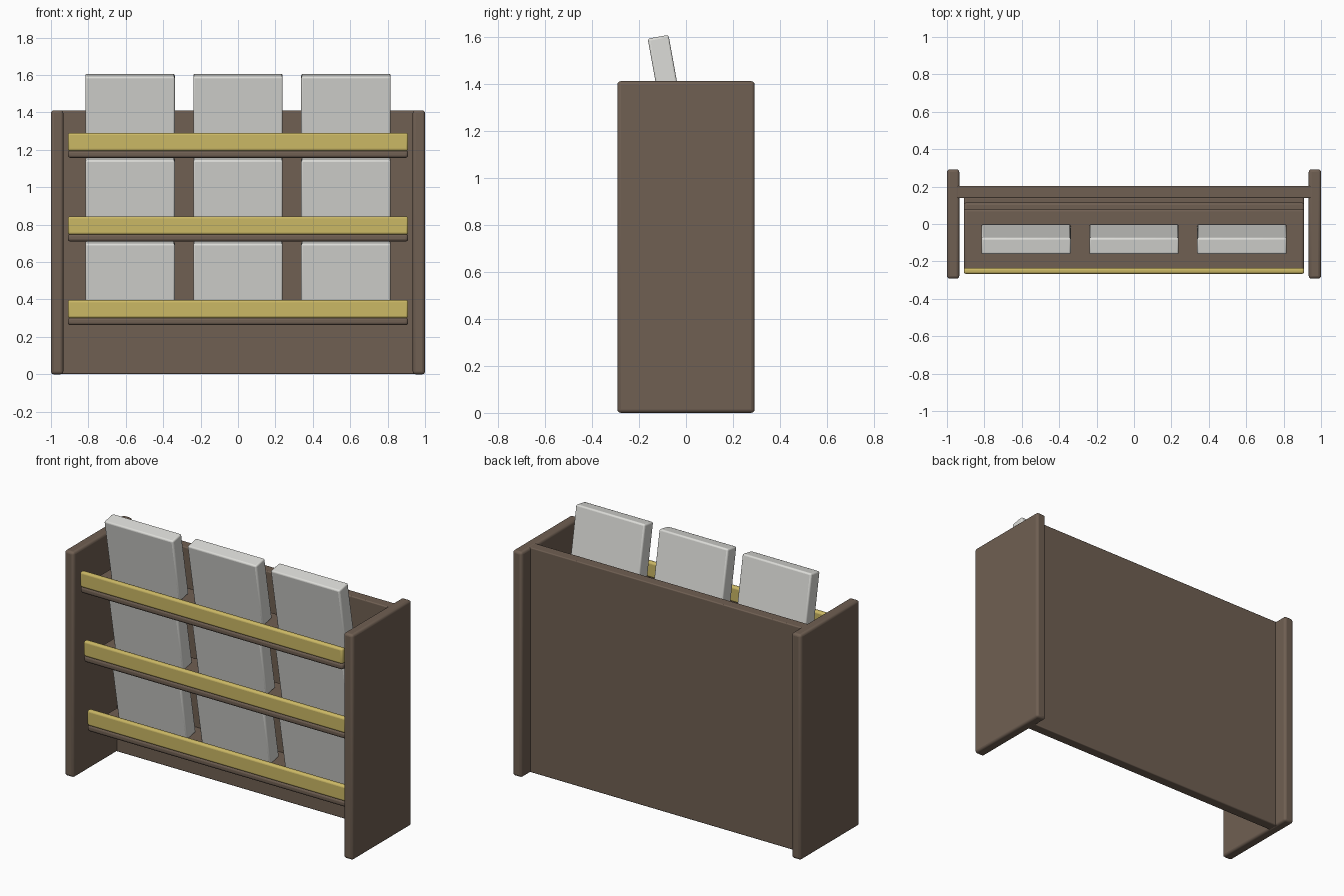
import bpy
import math

if "Cube" in bpy.data.objects:
    bpy.data.objects.remove(bpy.data.objects["Cube"])


def material(name, color):
    m = bpy.data.materials.new(name)
    m.diffuse_color = color
    m.use_nodes = True
    m.node_tree.nodes["Principled BSDF"].inputs["Base Color"].default_value = m.diffuse_color
    return m


wood = material("dark_wood", (0.16, 0.115, 0.085, 1))
brass = material("brass", (0.60, 0.48, 0.13, 1))
paper = material("pale_cover", (0.72, 0.72, 0.69, 1))


def box(name, lo, hi, mat, bevel=0.01, tilt=0.0):
    """Bevelled box between two corners, optionally tilted about x."""
    centre = [(a + b) / 2 for a, b in zip(lo, hi)]
    bpy.ops.mesh.primitive_cube_add(size=1, location=centre)
    o = bpy.context.object
    o.name = name
    o.scale = [b - a for a, b in zip(lo, hi)]
    bpy.ops.object.transform_apply(location=False, rotation=False, scale=True)
    o.rotation_euler.x = tilt
    o.data.materials.append(mat)
    mod = o.modifiers.new("soft_edges", 'BEVEL')
    mod.width = bevel
    mod.segments = 3
    bpy.ops.object.shade_smooth_by_angle(angle=math.radians(35))
    return o


# Carcass: two side panels and a recessed back
for side, x in (("left", -0.967), ("right", 0.967)):
    box(side + "_side_panel", (x - 0.033, -0.292, 0), (x + 0.033, 0.292, 1.411), wood, 0.015)
box("back_panel", (-0.95, 0.138, 0.002), (0.95, 0.203, 1.41), wood, 0.006)

# Three display tiers, each stepping forward: shelf, front rail, leaning books
for i in range(3):
    z = 0.303 + 0.447 * i
    y = 0.035 * (2 - i)
    box(f"shelf_{i + 1}", (-0.91, -0.265 + y, z - 0.04), (0.91, 0.08 + y, z), wood, 0.014)
    box(f"front_rail_{i + 1}", (-0.91, -0.267 + y, z - 0.003), (0.91, -0.234 + y, z + 0.094),
        brass, 0.012)
    for j, x in enumerate((-0.577, 0, 0.577)):
        box(f"book_{i + 1}_{j + 1}", (x - 0.239, -0.127 + y, z - 0.004),
            (x + 0.239, -0.037 + y, z + 0.406), paper, 0.01, math.radians(10.3))
